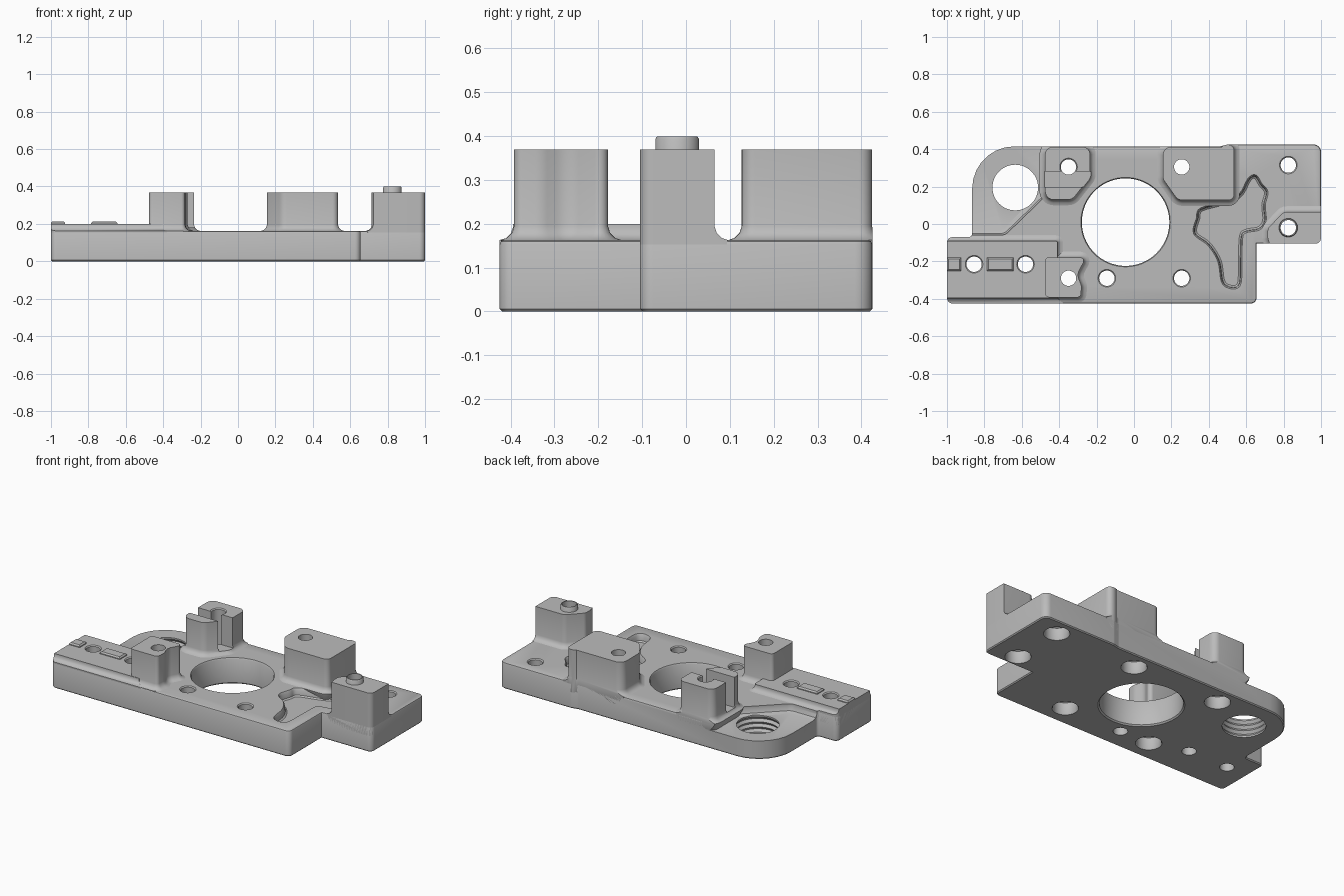
import bpy, bmesh, math
from mathutils import Vector

cube = bpy.data.objects.get("Cube")
if cube:
    bpy.data.objects.remove(cube)

metal = bpy.data.materials.new("plain_grey")
metal.use_nodes = True
GREY = (0.5, 0.5, 0.5, 1)
metal.diffuse_color = GREY
metal.node_tree.nodes["Principled BSDF"].inputs["Base Color"].default_value = GREY

TOP, STRIP, POST = 0.163, 0.2, 0.369


def rounded(corners, default=0.03, steps=7):
    """Outline whose corners (x, y[, radius]) are replaced by arcs."""
    out, n = [], len(corners)
    for i, c in enumerate(corners):
        p = Vector(c[:2])
        r = c[2] if len(c) > 2 else default
        a = (Vector(corners[i - 1][:2]) - p).normalized()
        b = (Vector(corners[(i + 1) % n][:2]) - p).normalized()
        if r == 0:
            out.append(p)
            continue
        half = a.angle(b) / 2
        centre = p + (a + b).normalized() * r / math.sin(half)
        start = p + a * r / math.tan(half) - centre
        end = p + b * r / math.tan(half) - centre
        sweep = start.angle_signed(end)
        for k in range(steps + 1):
            t = -sweep * k / steps
            out.append(centre + Vector((start.x * math.cos(t) - start.y * math.sin(t),
                                        start.x * math.sin(t) + start.y * math.cos(t))))
    return out


def smooth_loop(pts, steps=5):
    """Closed flowing outline through the points."""
    out, n = [], len(pts)
    for i in range(n):
        a, b, c, d = (Vector(pts[(i + k) % n]) for k in (-1, 0, 1, 2))
        for k in range(steps):
            t = k / steps
            out.append(0.5 * (2 * b + (c - a) * t + (2 * a - 5 * b + 4 * c - d) * t * t
                              + (3 * b - a - 3 * c + d) * t ** 3))
    return out


def offset(pts, d):
    """Move a counter-clockwise outline outwards by d."""
    out, n = [], len(pts)
    for i, p in enumerate(pts):
        e1 = (p - pts[i - 1]).normalized()
        e2 = (pts[(i + 1) % n] - p).normalized()
        n1, n2 = Vector((e1.y, -e1.x)), Vector((e2.y, -e2.x))
        out.append(p + (n1 + n2) * d / max(0.4, 1 + n1.dot(n2)))
    return out


def loft(name, pts, rings):
    """Solid from an outline repeated at (offset, height) rings."""
    bm = bmesh.new()
    loops = [[bm.verts.new((p.x, p.y, z)) for p in offset(pts, d)] for d, z in rings]
    n = len(pts)
    for lo, hi in zip(loops, loops[1:]):
        for i in range(n):
            bm.faces.new((lo[i], lo[(i + 1) % n], hi[(i + 1) % n], hi[i]))
    bm.faces.new(loops[0][::-1])
    bm.faces.new(loops[-1])
    bmesh.ops.recalc_face_normals(bm, faces=bm.faces)
    mesh = bpy.data.meshes.new(name)
    bm.to_mesh(mesh)
    bm.free()
    mesh.materials.append(metal)
    ob = bpy.data.objects.new(name, mesh)
    bpy.context.collection.objects.link(ob)
    return ob


def lathe(name, x, y, rings, sides=40):
    """Round solid at (x, y) from (radius, height) rings."""
    bm = bmesh.new()
    loops = [[bm.verts.new((x + r * math.cos(math.tau * i / sides),
                            y + r * math.sin(math.tau * i / sides), z))
              for i in range(sides)] for r, z in rings]
    for lo, hi in zip(loops, loops[1:]):
        for i in range(sides):
            bm.faces.new((lo[i], lo[(i + 1) % sides], hi[(i + 1) % sides], hi[i]))
    bm.faces.new(loops[0][::-1])
    bm.faces.new(loops[-1])
    mesh = bpy.data.meshes.new(name)
    bm.to_mesh(mesh)
    bm.free()
    mesh.materials.append(metal)
    ob = bpy.data.objects.new(name, mesh)
    bpy.context.collection.objects.link(ob)
    return ob


def box(name, x0, x1, y0, y1, z0, z1, bevel=0.0):
    pts = [Vector(p) for p in ((x0, y0), (x1, y0), (x1, y1), (x0, y1))]
    return loft(name, pts, [(0, z0), (0, z1 - bevel), (-bevel, z1)] if bevel
                else [(0, z0), (0, z1)])


def boolean(ob, tools, operation="DIFFERENCE"):
    for tool in tools:
        mod = ob.modifiers.new("cut", "BOOLEAN")
        mod.operation, mod.solver, mod.object = operation, "EXACT", tool
    bpy.context.view_layer.update()
    mesh = bpy.data.meshes.new_from_object(
        ob.evaluated_get(bpy.context.evaluated_depsgraph_get()))
    ob.modifiers.clear()
    ob.data = mesh


# Plate with a rounded lug and a stepped corner
outline = rounded([(-1, -0.425), (0.655, -0.425), (0.655, -0.105, 0), (1, -0.105),
                   (1, 0.425, 0.04), (0.5, 0.425, 0.04), (0.46, 0.415, 0.04),
                   (-0.865, 0.415, 0.225), (-0.865, -0.07, 0.02), (-1, -0.07)])
plate = loft("base_plate", outline, [(-0.006, 0), (0, 0.006), (0, TOP - 0.01),
                                     (-0.003, TOP - 0.003), (-0.01, TOP)])
clip = loft("clip", outline, [(0, -0.1), (0, 0.6)])

# Lowered lug, flowing pocket and grooved lug bore
lug_cut = loft("lug_cut", rounded([(-1.1, -0.06, 0), (-0.69, -0.06, 0.06), (-0.4, 0.22, 0),
                                   (-0.4, 0.6, 0), (-1.1, 0.6, 0)]),
               [(-0.03, 0.115), (-0.009, 0.124), (0, 0.145), (0, 0.3)])
pocket_cut = loft("pocket_cut", smooth_loop([
    (0.48, -0.32), (0.56, -0.33), (0.57, -0.2), (0.575, -0.07), (0.6, -0.04), (0.67, -0.025),
    (0.7, 0.02), (0.695, 0.1), (0.71, 0.17), (0.68, 0.21), (0.65, 0.255), (0.615, 0.24),
    (0.57, 0.16), (0.5, 0.12), (0.36, 0.08), (0.34, 0.03), (0.325, -0.05), (0.4, -0.11),
    (0.455, -0.2)]),
    [(-0.012, 0.115), (-0.003, 0.122), (0, 0.15), (0.008, 0.165), (0.008, 0.2)])
grooves = [(0.122 + 0.012 * (k % 2), 0.01 + 0.016 * k) for k in range(7)]
lug_bore = lathe("lug_bore", -0.635, 0.195, [(0.122, -0.1)] + grooves + [(0.122, 0.28)], 56)
for tool in (lug_cut, pocket_cut, lug_bore):
    boolean(plate, [tool])

# Raised strip with a filleted foot and two keys
strip = loft("raised_strip", rounded([(-1.1, -0.395, 0), (-0.41, -0.395, 0),
                                      (-0.41, -0.09, 0.01), (-1.1, -0.09, 0)]),
             [(0.028, 0.1), (0.03, TOP), (0.016, TOP + 0.004), (0.005, TOP + 0.014),
              (0, TOP + 0.028), (0, STRIP)])
keys = [box("end_key", -1, -0.925, -0.25, -0.18, 0.18, 0.213, 0.008),
        box("middle_key", -0.785, -0.645, -0.25, -0.18, 0.18, 0.213, 0.008)]

# Posts with filleted feet, trimmed to the plate outline
FEET = [(0, 0.1), (0.028, TOP - 0.01), (0.03, TOP), (0.016, TOP + 0.005),
        (0.005, TOP + 0.016), (0, TOP + 0.032), (0, POST)]
posts = [loft(name, rounded(corners), FEET) for name, corners in {
    "back_right_post": [(-0.475, 0.13, 0.045), (-0.33, 0.13, 0.05), (-0.235, 0.25, 0.05),
                        (-0.235, 0.412, 0.04), (-0.475, 0.412, 0.04)],
    "back_left_post": [(0.155, 0.24, 0.05), (0.235, 0.127, 0.05), (0.535, 0.127),
                       (0.535, 0.424), (0.48, 0.424, 0), (0.47, 0.413, 0),
                       (0.155, 0.413, 0.045)],
    "front_right_post": [(-0.475, -0.392, 0.02), (-0.285, -0.392, 0.02), (-0.28, -0.33, 0.06),
                         (-0.305, -0.27, 0.06), (-0.255, -0.178, 0.02), (-0.475, -0.178, 0.02)],
    "side_post": [(0.715, -0.075, 0.02), (0.75, -0.2, 0), (1.1, -0.2, 0), (1.1, 0.065, 0),
                  (0.8, 0.065, 0.04), (0.715, -0.025)],
}.items()]
for ob in posts + [strip]:
    boolean(ob, [clip], "INTERSECT")
boolean(posts[0], [box("slot", -0.6, -0.1, 0.198, 0.282, 0.18, 0.6)])

# Locating collar on the side post
collar = lathe("locating_collar", 0.825, -0.02, [(0.05, 0.3), (0.05, 0.393), (0.046, 0.399)])

# Through holes: counterbored or plain, rimmed at the surface they open on
COUNTERBORE = [(0.074, -0.1), (0.074, 0), (0.07, 0.006), (0.07, 0.075), (0.041, 0.09)]
PLAIN = [(0.041, -0.1)]
holes = [(0.825, 0.315, COUNTERBORE, TOP), (0.825, -0.02, COUNTERBORE, 0.5),
         (0.255, 0.305, COUNTERBORE, 0.5), (0.255, -0.29, COUNTERBORE, TOP),
         (-0.35, 0.305, COUNTERBORE, POST), (-0.35, -0.29, COUNTERBORE, 0.5),
         (-0.145, -0.29, PLAIN, TOP), (-0.58, -0.215, PLAIN, STRIP),
         (-0.855, -0.215, PLAIN, STRIP)]
cutters = [lathe("hole", x, y, start + [(0.041, top - 0.006), (0.047, top), (0.047, 0.6)])
           for x, y, start, top in holes]
cutters.append(lathe("bore", -0.045, 0.01, [(0.242, -0.1), (0.242, 0), (0.234, 0.008),
                                            (0.234, 0.155), (0.239, TOP), (0.239, 0.6)], 72))
for ob in [plate, strip, collar] + posts:
    boolean(ob, cutters)

# Remove cutting tools and shade
parts = [plate, strip, collar] + posts + keys
for ob in list(bpy.context.collection.objects):
    if ob.type == "MESH" and ob not in parts:
        bpy.data.objects.remove(ob)
for ob in parts:
    bpy.ops.object.select_all(action="DESELECT")
    ob.select_set(True)
    bpy.context.view_layer.objects.active = ob
    bpy.ops.object.shade_smooth_by_angle(angle=math.radians(35))
